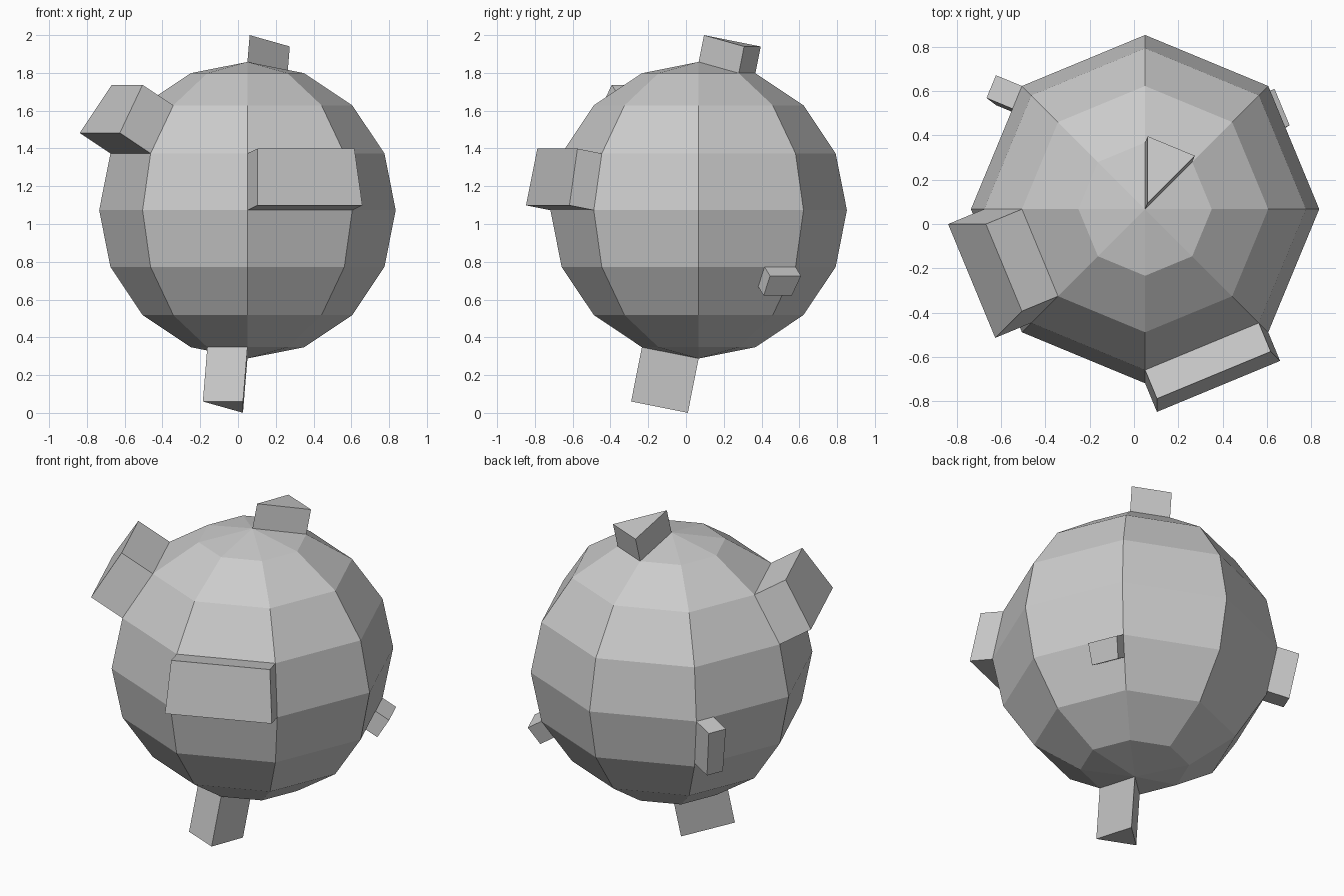
import bpy, bmesh
from math import radians, cos, sin
from mathutils import Vector

if "Cube" in bpy.data.objects:
    bpy.data.objects.remove(bpy.data.objects["Cube"])

CENTRE = Vector((0.05, 0.067, 1.073))
RADIUS = 0.785


def on_ball(azimuth, latitude):
    """Point of the low-poly ball at the given angles in degrees."""
    a, l = radians(azimuth), radians(latitude)
    return CENTRE + RADIUS * Vector((cos(l) * cos(a), cos(l) * sin(a), sin(l)))


def add_object(name, bm):
    bmesh.ops.recalc_face_normals(bm, faces=bm.faces)
    mesh = bpy.data.meshes.new(name)
    bm.to_mesh(mesh)
    bm.free()
    obj = bpy.data.objects.new(name, mesh)
    bpy.context.collection.objects.link(obj)
    return obj


def push_out(bm, face, distance):
    """Extrude one face straight along its normal."""
    offset = face.normal.copy() * distance
    new = bmesh.ops.extrude_discrete_faces(bm, faces=[face])["faces"][0]
    bmesh.ops.translate(bm, verts=new.verts, vec=offset)


# Faceted ball: 8 segments, 8 rings
bm = bmesh.new()
bmesh.ops.create_uvsphere(bm, u_segments=8, v_segments=8, radius=RADIUS)
bmesh.ops.translate(bm, verts=bm.verts, vec=CENTRE)
bm.normal_update()

# Whole facets pushed outwards: (azimuth, latitude of facet middle, distance)
facets = [(67.5, 78.75, 0.145),      # top wedge
          (247.5, -78.75, 0.294),    # bottom wedge
          (202.5, 33.75, 0.207),     # upper left block
          (292.5, 11.25, 0.142)]     # front block
chosen = []
for azimuth, latitude, distance in facets:
    target = on_ball(azimuth, latitude)
    face = min(bm.faces, key=lambda f: (f.calc_center_median() - target).length)
    chosen.append((face, distance))
for face, distance in chosen:
    push_out(bm, face, distance)
add_object("faceted_ball", bm)


def corner_stud(name, az_corner, az_far, lat_top, u, v, distance):
    """Small block standing on the upper corner of a facet."""
    a, b = on_ball(az_corner, lat_top), on_ball(az_far, lat_top)
    c, d = on_ball(az_corner, lat_top - 22.5), on_ball(az_far, lat_top - 22.5)

    def spot(s, t):
        return a.lerp(b, s).lerp(c.lerp(d, s), t)

    base = [spot(0, 0), spot(u, 0), spot(u, v), spot(0, v)]
    normal = (b - a).cross(c - a).normalized()
    if normal.dot(a - CENTRE) < 0:
        normal.negate()
    bm = bmesh.new()
    low = [bm.verts.new(p) for p in base]
    high = [bm.verts.new(p + normal * distance) for p in base]
    bm.faces.new(high)
    bm.faces.new(low)
    for i in range(4):
        j = (i + 1) % 4
        bm.faces.new((low[i], low[j], high[j], high[i]))
    add_object(name, bm)


# Small studs on the right and at the back left
corner_stud("right_stud", 45, 0, -22.5, 0.32, 0.41, 0.09)
corner_stud("back_left_stud", 135, 180, 0, 0.185, 0.93, 0.129)
